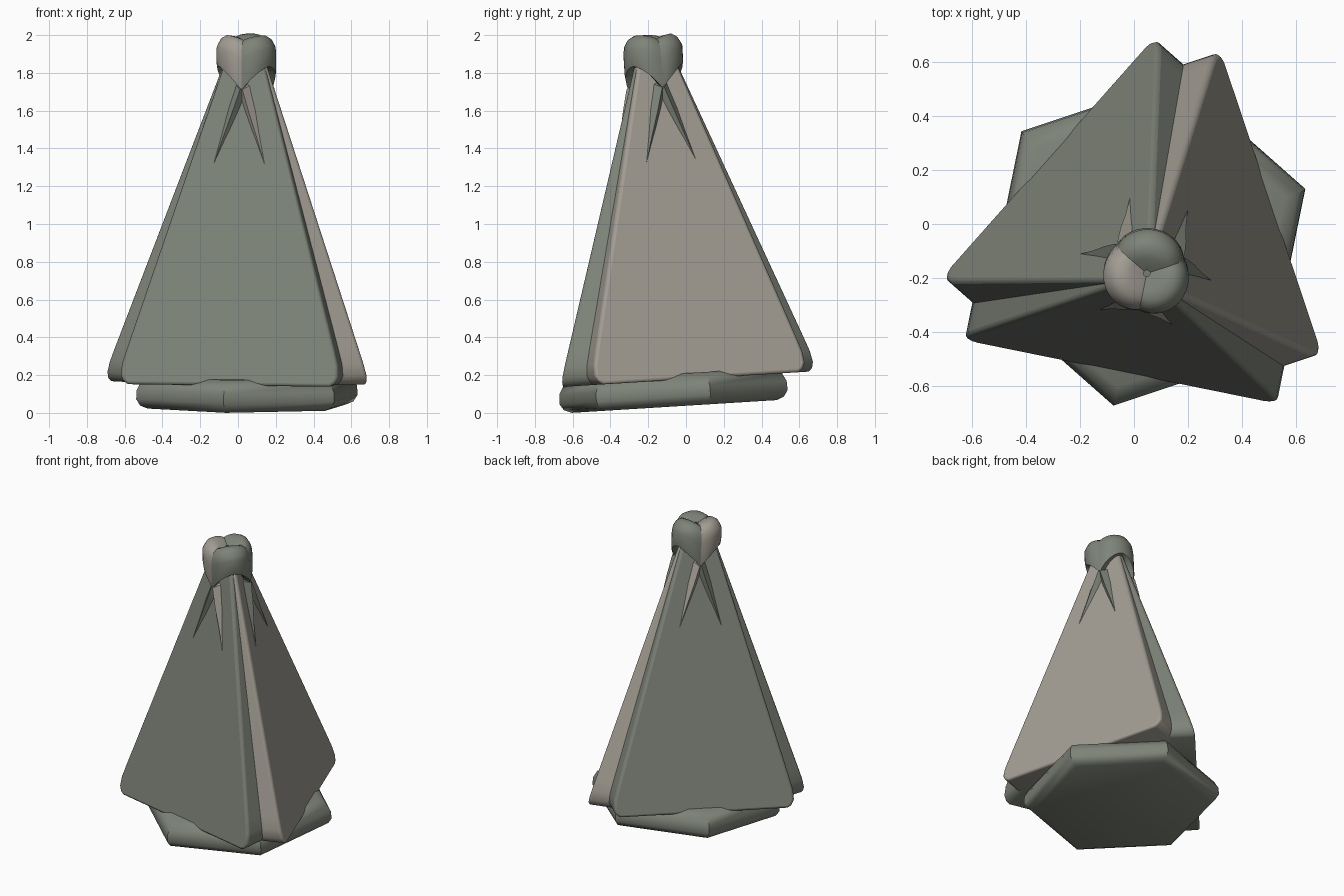
import bpy, bmesh, math
from mathutils import Matrix, Vector

if "Cube" in bpy.data.objects:
    bpy.data.objects.remove(bpy.data.objects["Cube"])

# Whole spire leans slightly forward; parts are built upright around its axis
LEAN = Matrix.Translation((0.047, -0.063, 0.034)) @ Matrix.Rotation(math.radians(3.55), 4, 'X')
BASE_ANGLE = 18.5


def material(name, rgb):
    m = bpy.data.materials.new(name)
    m.diffuse_color = (*rgb, 1)
    m.use_nodes = True
    m.node_tree.nodes["Principled BSDF"].inputs["Base Color"].default_value = m.diffuse_color
    return m


GREEN = material("grey green stone", (0.21, 0.23, 0.19))
BEIGE = material("warm beige stone", (0.36, 0.335, 0.29))


def polar(deg, n, t, h):
    """Point at distance n along a heading, t sideways, height h."""
    a = math.radians(deg)
    c, s = math.cos(a), math.sin(a)
    return Vector((n * c - t * s, n * s + t * c, h))


def build(name, verts, faces, mat, bevel=0, angle=40):
    bm = bmesh.new()
    vs = [bm.verts.new(v) for v in verts]
    for f in faces:
        bm.faces.new([vs[i] for i in f])
    bmesh.ops.remove_doubles(bm, verts=bm.verts, dist=0.0005)
    bmesh.ops.recalc_face_normals(bm, faces=bm.faces)
    me = bpy.data.meshes.new(name)
    bm.to_mesh(me)
    bm.free()
    me.transform(LEAN)
    me.materials.append(mat)
    ob = bpy.data.objects.new(name, me)
    bpy.context.collection.objects.link(ob)
    if bevel:
        b = ob.modifiers.new("bevel", 'BEVEL')
        b.width, b.segments, b.limit_method = bevel, 3, 'ANGLE'
        b.angle_limit = math.radians(35)
    for o in bpy.context.selected_objects:
        o.select_set(False)
    ob.select_set(True)
    bpy.context.view_layer.objects.active = ob
    bpy.ops.object.shade_smooth_by_angle(angle=math.radians(angle))
    return ob


def loft(rings, caps=True):
    """Faces joining closed rings of equal length."""
    n = len(rings[0])
    verts = [p for r in rings for p in r]
    faces = [(i * n + j, i * n + (j + 1) % n, (i + 1) * n + (j + 1) % n, (i + 1) * n + j)
             for i in range(len(rings) - 1) for j in range(n)]
    if caps:
        faces += [tuple(range(n))[::-1], tuple(range((len(rings) - 1) * n, len(rings) * n))]
    return verts, faces


# Hexagonal plinth with softened rims
profile = [(0.555, 0), (0.595, 0.016), (0.618, 0.05), (0.615, 0.10), (0.59, 0.145), (0.54, 0.172)]
rings = [[polar(BASE_ANGLE + 60 * k, r, 0, h) for k in range(6)] for r, h in profile]
build("plinth", *loft(rings), GREEN, angle=35)


# Three leaning, tapering panels with rounded lower corners
def face_distance(h):
    return 0.488 - (h - 0.14) * 0.244


outline = [(0.545, 0.14), (0.572, 0.155), (0.588, 0.19), (0.583, 0.25), (0.56, 0.33), (0.095, 1.86)]
for k, (name, mat) in enumerate([("right_panel", BEIGE), ("back_left_panel", GREEN), ("front_panel", GREEN)]):
    ang = BASE_ANGLE + 120 * k
    loop = [(w, h) for w, h in outline] + [(-w, h) for w, h in reversed(outline)]
    outer = [polar(ang, face_distance(h), w, h) for w, h in loop]
    inner = [polar(ang, face_distance(h) * 0.5, w, h) for w, h in loop]
    build(name, *loft([inner, outer]), mat, bevel=0.028)

# Three hoods over the corners, arched open below
STEPS = 14
for k, (name, mat) in enumerate([("back_hood", GREEN), ("left_hood", BEIGE), ("right_hood", GREEN)]):
    ang = BASE_ANGLE + 60 + 120 * k
    columns = []
    for i in range(STEPS + 1):
        u = -1 + 2 * i / STEPS
        e = abs(u)
        low = 1.81 - 0.125 * e ** 1.6
        top = 1.972 - 0.022 * e ** 2
        rad = 0.162 - 0.017 * e ** 2
        d = ang + 60 * u
        section = [(0.06, low + 0.02), (rad - 0.03, low - 0.004), (rad - 0.004, low),
                   (rad, low + 0.03), (rad, (low + top) / 2 + 0.02), (rad - 0.006, top - 0.05),
                   (rad - 0.025, top - 0.017), (rad - 0.055, top), (0.06, top - 0.008),
                   (0.012, 1.93)]
        columns.append([polar(d, r, 0, h) for r, h in section])
    build(name, *loft(columns), mat, angle=50)

# Pointed tails: each hood's ends cross on the panels and taper down them
for k, panel in enumerate(["right", "back_left", "front"]):
    ang = BASE_ANGLE + 120 * k
    for side, label in ((1, "a"), (-1, "b")):
        beige = (k == 1 and side == -1) or (k == 2 and side == 1)

        def on_panel(t, h, lift):
            return polar(ang, face_distance(h) + lift, side * t, h)

        rim = [(-0.03, 1.74), (0.045, 1.715), (0.085, 1.58), (0.112, 1.46),
               (0.137, 1.30), (0.075, 1.42), (0.012, 1.57), (-0.02, 1.66)]
        ridge = [(0.006, 1.69, 0.04), (0.045, 1.57, 0.03), (0.09, 1.44, 0.013)]
        verts = [on_panel(t, h, -0.012) for t, h in rim] + [on_panel(*p) for p in ridge]
        verts[4] = on_panel(0.137, 1.30, 0.0)
        faces = [(0, 1, 8), (1, 2, 9, 8), (2, 3, 10, 9), (3, 4, 10), (4, 5, 10),
                 (5, 6, 9, 10), (6, 7, 8, 9), (7, 0, 8), (7, 6, 5, 4, 3, 2, 1, 0)]
        build(f"{panel}_tail_{label}", verts, faces, BEIGE if beige else GREEN, angle=30)
